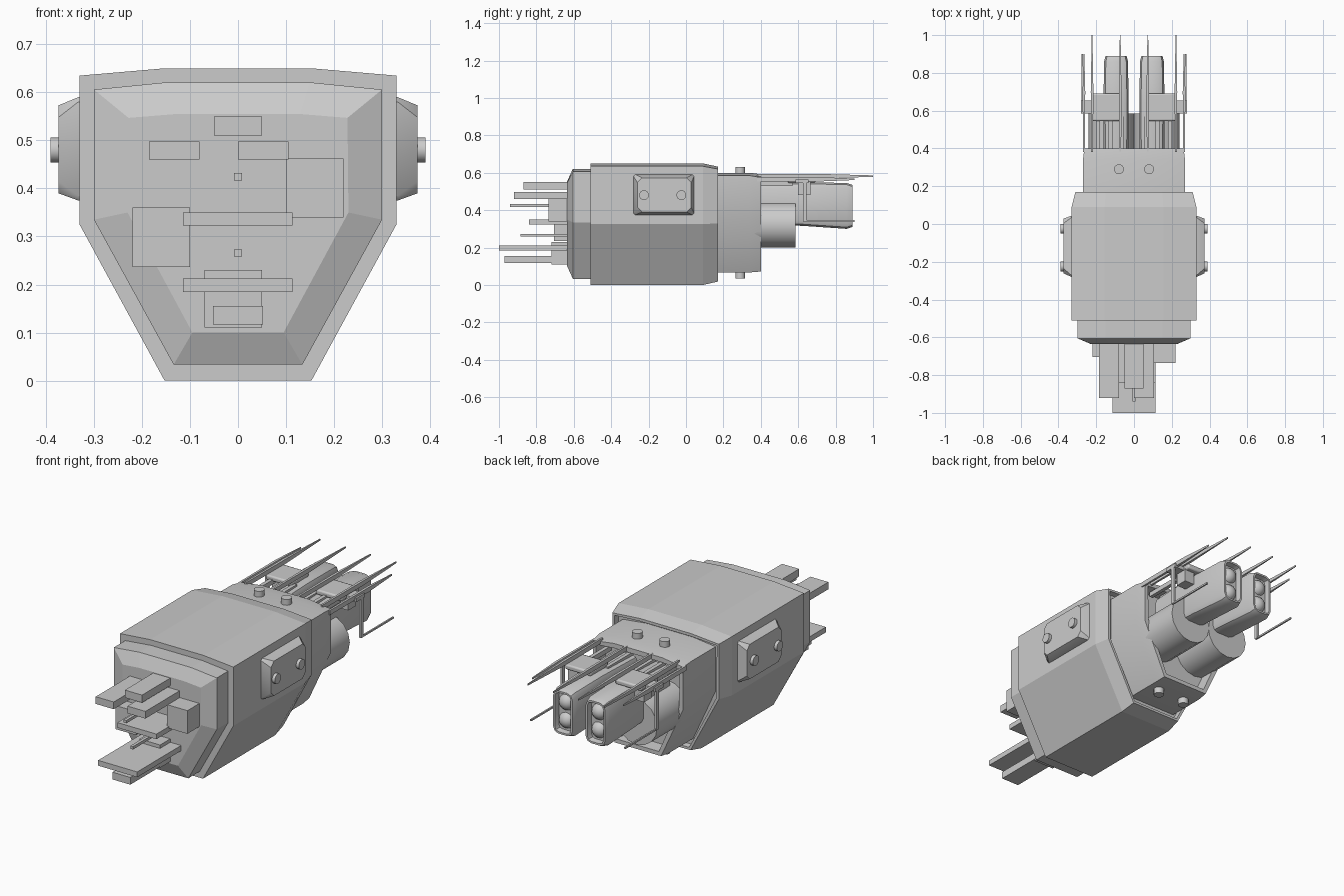
import bpy, bmesh, math
from mathutils import Matrix

if "Cube" in bpy.data.objects:
    bpy.data.objects.remove(bpy.data.objects["Cube"])

grey = bpy.data.materials.new("hull grey")
grey.diffuse_color = (0.6, 0.6, 0.6, 1)
grey.use_nodes = True
grey.node_tree.nodes["Principled BSDF"].inputs["Base Color"].default_value = grey.diffuse_color


def finish(name, bm, smooth=None, bevel=0, segs=2):
    bmesh.ops.recalc_face_normals(bm, faces=bm.faces)
    me = bpy.data.meshes.new(name)
    bm.to_mesh(me)
    bm.free()
    ob = bpy.data.objects.new(name, me)
    bpy.context.collection.objects.link(ob)
    me.materials.append(grey)
    if bevel:
        m = ob.modifiers.new("bevel", 'BEVEL')
        m.width, m.segments = bevel, segs
    if smooth:
        bpy.ops.object.select_all(action='DESELECT')
        ob.select_set(True)
        bpy.context.view_layer.objects.active = ob
        bpy.ops.object.shade_smooth_by_angle(angle=math.radians(smooth))
    return ob


def loft(name, rings, smooth=None, recess=None, bevel=0):
    """Skin closed rings of 3D points and cap both ends."""
    bm = bmesh.new()
    vs = [[bm.verts.new(p) for p in r] for r in rings]
    n = len(vs[0])
    for a, b in zip(vs, vs[1:]):
        for i in range(n):
            bm.faces.new((a[i], a[(i + 1) % n], b[(i + 1) % n], b[i]))
    bm.faces.new(vs[0])
    end = bm.faces.new(vs[-1])
    bmesh.ops.recalc_face_normals(bm, faces=bm.faces)
    if recess:
        bmesh.ops.inset_region(bm, faces=[end], thickness=recess[0])
        bmesh.ops.inset_region(bm, faces=[end], thickness=0.004, depth=-recess[1])
    return finish(name, bm, smooth, bevel)


def box(name, x0, x1, y0, y1, z0, z1, bevel=0):
    bm = bmesh.new()
    bmesh.ops.create_cube(bm, size=1, matrix=Matrix.Translation(
        ((x0 + x1) / 2, (y0 + y1) / 2, (z0 + z1) / 2)) @ Matrix.Diagonal((x1 - x0, y1 - y0, z1 - z0, 1)))
    return finish(name, bm, 30 if bevel else None, bevel)


def cyl(name, c, r, length, axis, sides=16, r2=None):
    rot = {'X': Matrix.Rotation(math.pi / 2, 4, 'Y'), 'Y': Matrix.Rotation(-math.pi / 2, 4, 'X'),
           'Z': Matrix.Identity(4)}[axis]
    bm = bmesh.new()
    bmesh.ops.create_cone(bm, cap_ends=True, segments=sides, radius1=r, radius2=r2 or r,
                          depth=length, matrix=Matrix.Translation(c) @ rot)
    return finish(name, bm, 50)


def section(y, half):
    """Mirrored cross-section from its right half, top to bottom."""
    return [(x, y, z) for x, z in half] + [(-x, y, z) for x, z in reversed(half)]


# main hull with chamfered tail rim
big = [(0.155, 0.65), (0.33, 0.635), (0.33, 0.325), (0.153, 0)]
tail = [(0.15, 0.633), (0.31, 0.62), (0.31, 0.33), (0.145, 0.018)]
loft("main_hull", [section(-0.51, big), section(0.09, big), section(0.17, tail)], recess=(0.015, 0.03))

# nose block with chamfered front
nose = [(0.15, 0.621), (0.3, 0.606), (0.3, 0.335), (0.134, 0.033)]
face = [(0.13, 0.555), (0.228, 0.547), (0.23, 0.35), (0.095, 0.1)]
loft("nose_block", [section(-0.48, nose), section(-0.605, nose), section(-0.635, face)])

# sensor bars on the nose: x0, x1, front y, z0, z1
for x0, x1, y0, z0, z1 in [
        (-0.05, 0.05, -0.87, 0.51, 0.55), (-0.185, -0.08, -0.92, 0.46, 0.498),
        (0, 0.105, -0.92, 0.46, 0.498), (0.1, 0.22, -0.735, 0.34, 0.462),
        (-0.22, -0.1, -0.705, 0.236, 0.36), (-0.115, 0.113, -0.84, 0.323, 0.35),
        (-0.115, 0.113, -1.0, 0.184, 0.212), (-0.07, 0.05, -0.72, 0.11, 0.23),
        (-0.052, 0.052, -0.97, 0.117, 0.155),
        (-0.008, 0.008, -0.94, 0.417, 0.432), (-0.008, 0.008, -0.885, 0.258, 0.273)]:
    box("nose_bar", x0, x1, y0, -0.6, z0, z1)


def pod_ring(x, y0, y1, z0, z1, c):
    return [(x, y0 + c, z0), (x, y1 - c, z0), (x, y1, z0 + c), (x, y1, z1 - c),
            (x, y1 - c, z1), (x, y0 + c, z1), (x, y0, z1 - c), (x, y0, z0 + c)]


# tail block, hollowed at the back
blk = [(0.14, 0.6), (0.27, 0.585), (0.27, 0.35), (0.14, 0.067)]
blk2 = [(0.14, 0.592), (0.263, 0.575), (0.263, 0.35), (0.135, 0.072)]
loft("tail_block", [section(0.14, blk), section(0.34, blk), section(0.4, blk2)],
     smooth=50, recess=(0.025, 0.07))

for s in (-1, 1):
    # side plates with bolts
    loft("side_plate", [pod_ring(s * 0.32, -0.283, 0.047, 0.373, 0.592, 0.01),
                        pod_ring(s * 0.333, -0.28, 0.043, 0.375, 0.59, 0.01),
                        pod_ring(s * 0.374, -0.26, 0.028, 0.39, 0.573, 0.025)], smooth=40)
    for y in (-0.225, -0.025):
        cyl("side_bolt", (s * 0.375, y, 0.48), 0.026, 0.03, 'X')
    # tail block bolts
    cyl("top_bolt", (s * 0.08, 0.29, 0.605), 0.026, 0.05, 'Z')
    cyl("bottom_bolt", (s * 0.08, 0.29, 0.06), 0.026, 0.05, 'Z')

    # lower engine barrel
    cyl("engine_barrel", (s * 0.12, 0.455, 0.322), 0.122, 0.26, 'Y', 16)

    # upper thruster pod with two nozzle balls
    cx = s * 0.095

    def pod(y, hx, z0, z1, c=0.03):
        zs = [(hx, z0 + c), (hx, z1 - c), (hx - c * .3, z1 - c * .3), (hx - c, z1)]
        right = [(hx - c, z0), (hx - c * .3, z0 + c * .3)] + zs
        return [(cx + x, y, z) for x, z in right] + [(cx - x, y, z) for x, z in reversed(right)]
    loft("thruster_pod", [pod(0.36, 0.065, 0.33, 0.54), pod(0.64, 0.067, 0.315, 0.55),
                          pod(0.86, 0.063, 0.3, 0.545), pod(0.89, 0.056, 0.31, 0.535)],
         smooth=40, recess=(0.01, 0.03))
    for z in (0.375, 0.47):
        bm = bmesh.new()
        bmesh.ops.create_uvsphere(bm, u_segments=16, v_segments=10, radius=0.044,
                                  matrix=Matrix.Translation((cx, 0.845, z)))
        finish("nozzle_ball", bm, 60)

    # saddle over the pod and struts to the tail block
    xa, xb = sorted((s * 0.07, s * 0.222))
    box("saddle_plate", xa, xb, 0.545, 0.692, 0.545, 0.572, bevel=0.008)
    xa, xb = sorted((s * 0.165, s * 0.222))
    box("saddle_side", xa, xb, 0.6, 0.665, 0.48, 0.55)
    for x in (0.065, 0.125, 0.19):
        box("strut", s * x - 0.01, s * x + 0.01, 0.36, 0.57, 0.53, 0.555)

    # long tapering spikes
    for x, y1, z in ((0.073, 1.0, 0.582), (0.222, 1.0, 0.582), (0.265, 0.9, 0.565)):
        def tip(y, w, h):
            return [(s * x + i * w, y, z + j * h) for i, j in ((-1, -1), (1, -1), (1, 1), (-1, 1))]
        loft("spike", [tip(0.38, 0.005, 0.012), tip(0.7, 0.007, 0.012), tip(y1, 0.002, 0.004)])

    # outer arm and bent antenna
    xa, xb = sorted((s * 0.21, s * 0.28))
    box("outer_arm", xa, xb, 0.585, 0.655, 0.545, 0.565)
    xa, xb = sorted((s * 0.268, s * 0.28))
    box("antenna_post", xa, xb, 0.625, 0.645, 0.34, 0.55)
    xa, xb = sorted((s * 0.27, s * 0.278))
    box("antenna_rod", xa, xb, 0.63, 0.9, 0.338, 0.347)
